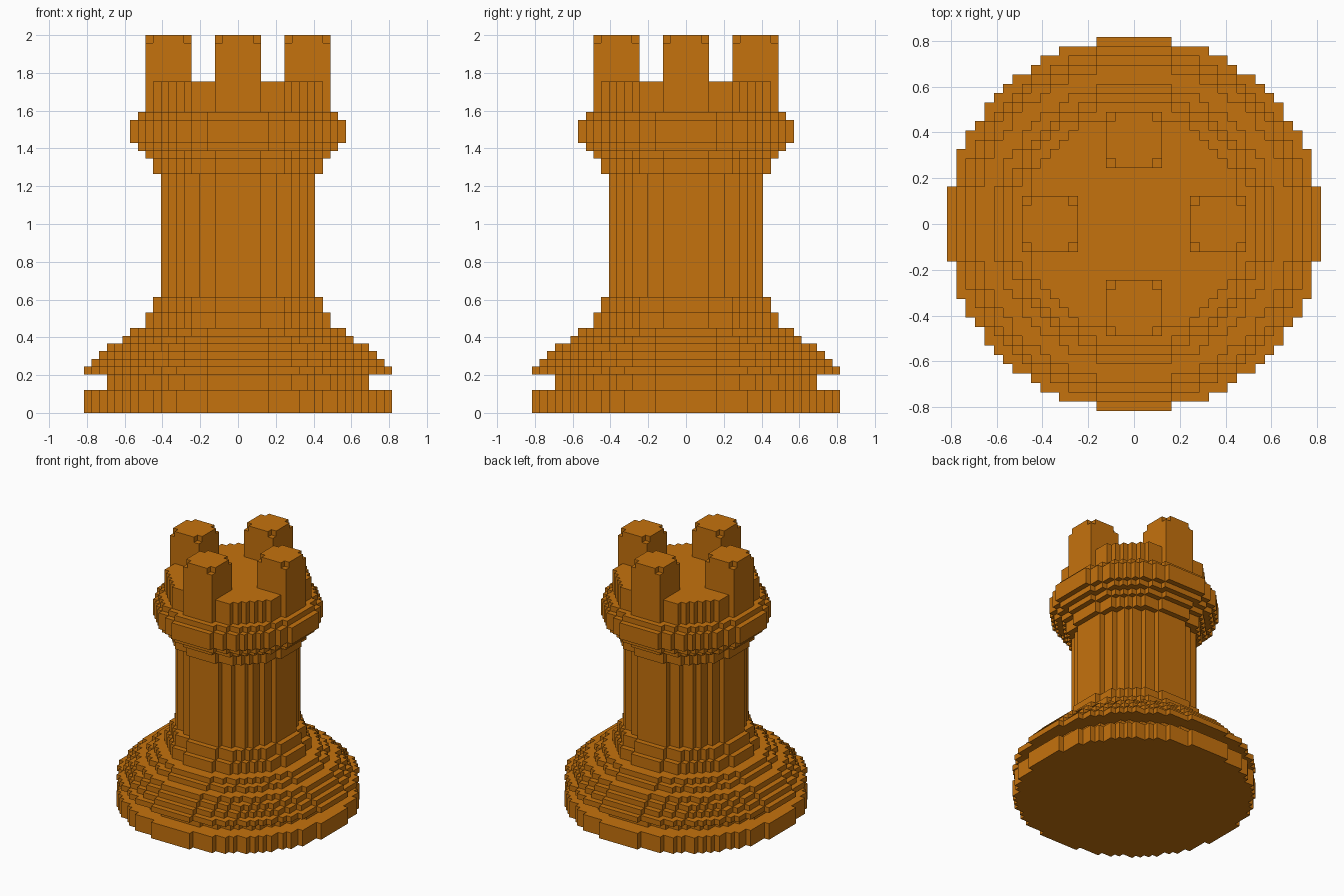
import bpy, bmesh, math

cube = bpy.data.objects.get("Cube")
if cube:
    bpy.data.objects.remove(cube, do_unlink=True)

U = 2 / 49  # one block; the tower is 49 blocks tall

wood = bpy.data.materials.new("warm_orange_brown")
COLOR = (0.56, 0.168, 0.004, 1)
wood.diffuse_color = COLOR
wood.use_nodes = True
bsdf = wood.node_tree.nodes["Principled BSDF"]
bsdf.inputs["Base Color"].default_value = COLOR
bsdf.inputs["Roughness"].default_value = 0.8


def spin(quarter):
    """Repeat a quarter outline four times around the centre."""
    pts = []
    for _ in range(4):
        pts += quarter
        quarter = [(-y, x) for x, y in quarter]
    return pts


def block_disc(r):
    """Stair-stepped outline of a disc made of whole blocks."""
    def width(row):
        if row >= r:
            return 0
        return math.floor(math.sqrt(r * r - (row + 0.5) ** 2) + 0.5)
    quarter = []
    for row in range(r):
        a, b = width(row), width(row + 1)
        if a != b:
            quarter.append((a, row + 1))
            if b:
                quarter.append((b, row + 1))
    return spin(quarter)


def prism(bm, outline, z0, z1, cx=0, cy=0):
    """Extrude an outline, measured in blocks, from z0 to z1."""
    face = bm.faces.new([bm.verts.new(((x + cx) * U, (y + cy) * U, z0 * U))
                         for x, y in outline])
    new = bmesh.ops.extrude_face_region(bm, geom=[face])["geom"]
    verts = [v for v in new if isinstance(v, bmesh.types.BMVert)]
    bmesh.ops.translate(bm, verts=verts, vec=(0, 0, (z1 - z0) * U))


def finish(bm, name):
    bmesh.ops.recalc_face_normals(bm, faces=bm.faces)
    mesh = bpy.data.meshes.new(name)
    bm.to_mesh(mesh)
    bm.free()
    mesh.materials.append(wood)
    bpy.context.collection.objects.link(bpy.data.objects.new(name, mesh))


# Round parts: starting height, then (radius, height) tiers in blocks
PARTS = {
    "base_plate": (0, [(20, 3)]),
    "base_groove": (3, [(17, 2)]),
    "stepped_foot": (5, [(20, 1), (19, 1), (18, 1), (17, 1), (15, 1), (14, 1)]),
    "column_foot": (11, [(12, 2), (11, 2)]),
    "column": (15, [(10, 16)]),
    "collar": (31, [(11, 2), (12, 1), (13, 1), (14, 3), (13, 1)]),
    "parapet": (39, [(12, 4)]),
}
for name, (z, tiers) in PARTS.items():
    bm = bmesh.new()
    for radius, height in tiers:
        prism(bm, block_disc(radius), z, z + height)
        z += height
    finish(bm, name)

# Battlements: square posts whose top corners lose one block
SIDES = {"right": (-9, 0), "left": (9, 0), "front": (0, -9), "back": (0, 9)}
for side, (cx, cy) in SIDES.items():
    bm = bmesh.new()
    prism(bm, spin([(3, 3)]), 43, 48, cx, cy)
    prism(bm, spin([(3, 2), (2, 2), (2, 3)]), 48, 49, cx, cy)
    finish(bm, "battlement_" + side)
